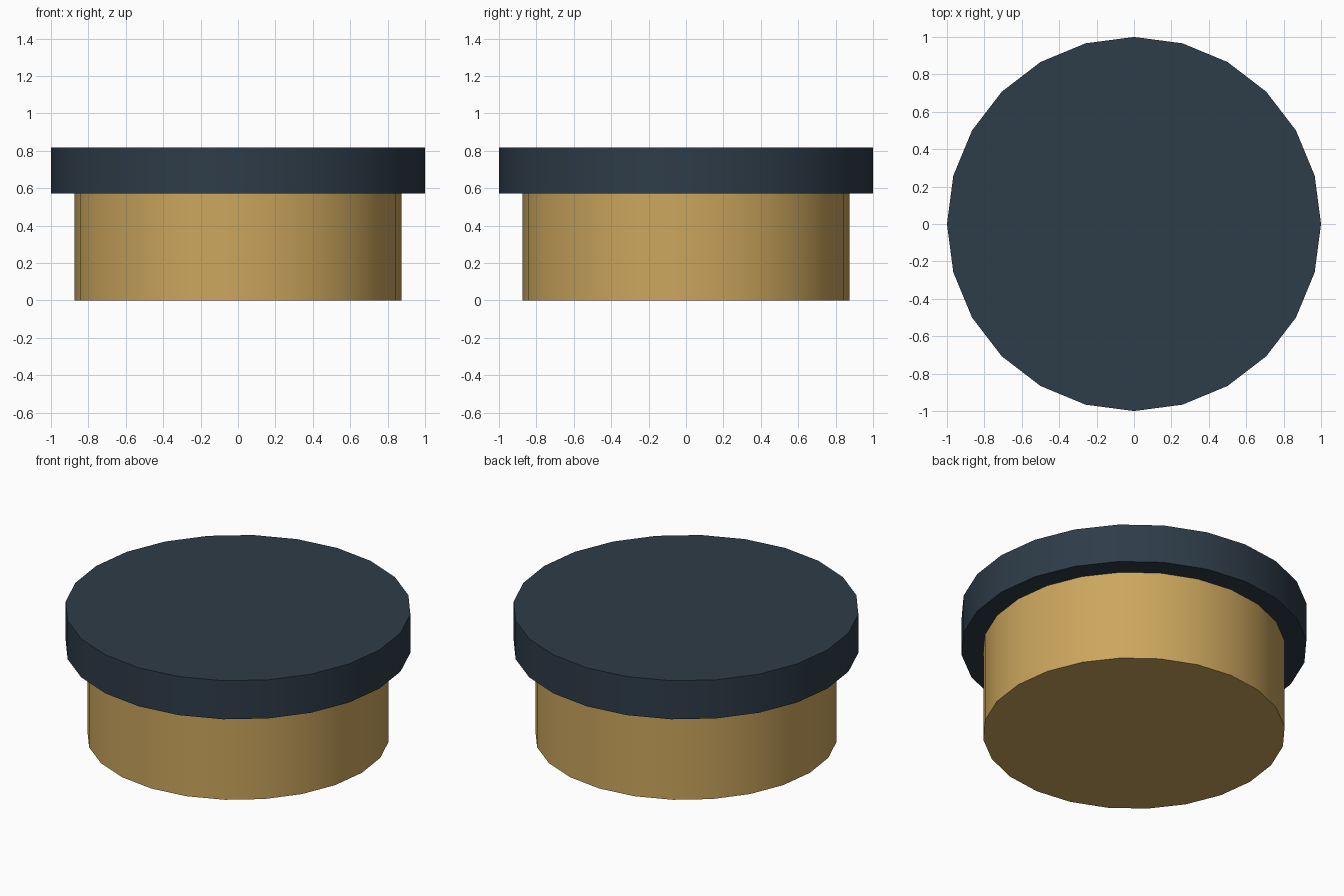
import bpy
import math

if "Cube" in bpy.data.objects:
    bpy.data.objects.remove(bpy.data.objects["Cube"])

SIDES = 24


def material(name, color):
    mat = bpy.data.materials.new(name)
    mat.diffuse_color = (*color, 1.0)
    mat.use_nodes = True
    mat.node_tree.nodes["Principled BSDF"].inputs["Base Color"].default_value = mat.diffuse_color
    return mat


def disc(name, radius, bottom, top, mat):
    bpy.ops.mesh.primitive_cylinder_add(
        vertices=SIDES, radius=radius, depth=top - bottom,
        location=(0, 0, (bottom + top) / 2))
    obj = bpy.context.object
    obj.name = name
    obj.data.materials.append(mat)
    bpy.ops.object.shade_smooth_by_angle(angle=math.radians(30))
    return obj


# Tan jar body
disc("jar_body", 0.874, 0.0, 0.572, material("tan", (0.60, 0.38, 0.11)))

# Wider dark lid resting on the body
disc("lid", 1.0, 0.572, 0.818, material("dark_slate", (0.027, 0.045, 0.065)))
